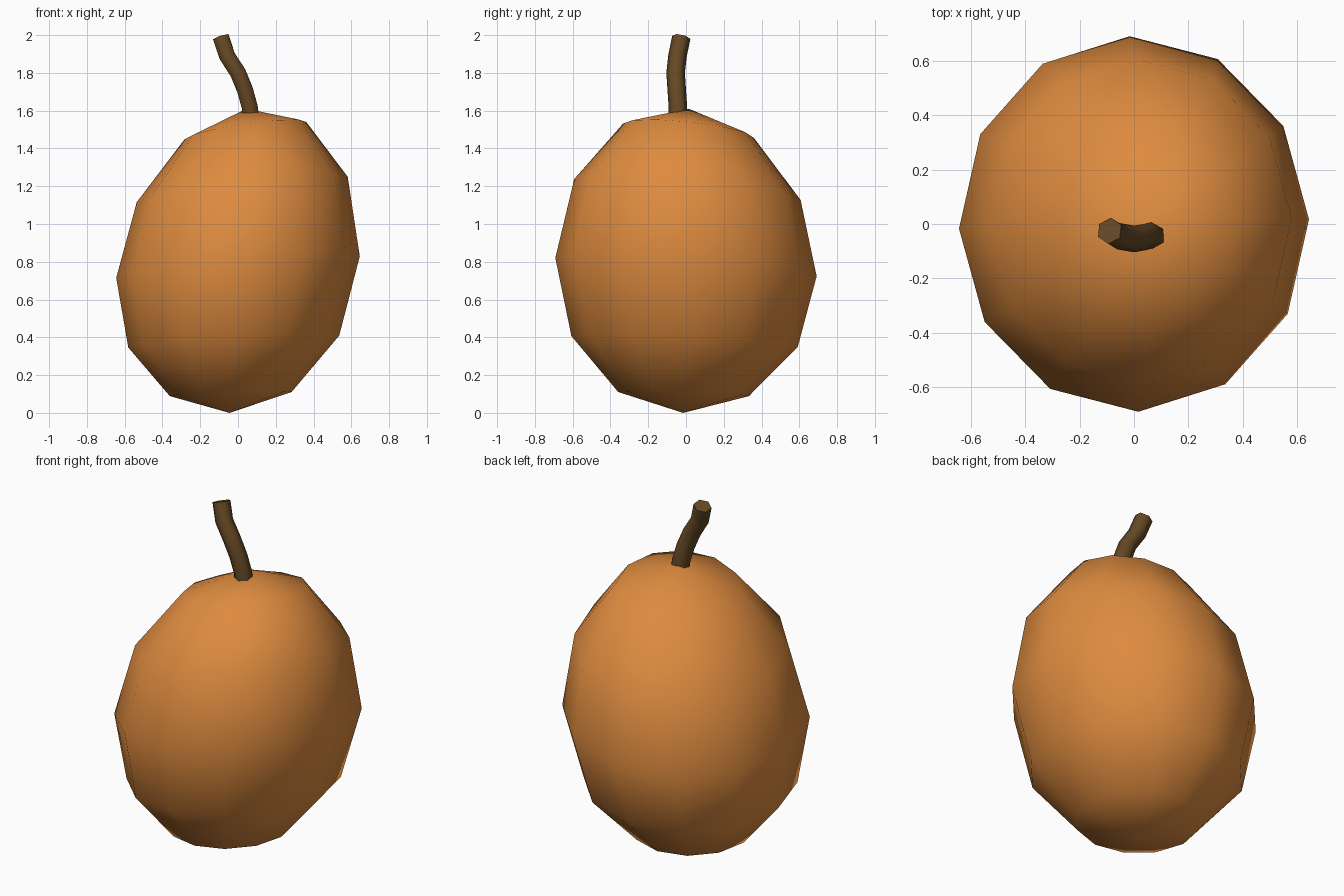
import bpy, bmesh, math

if "Cube" in bpy.data.objects:
    bpy.data.objects.remove(bpy.data.objects["Cube"])

def material(name, color):
    m = bpy.data.materials.new(name)
    m.diffuse_color = (*color, 1)
    m.use_nodes = True
    m.node_tree.nodes["Principled BSDF"].inputs["Base Color"].default_value = m.diffuse_color
    return m

def finish(obj, mat, angle):
    bpy.ops.object.select_all(action='DESELECT')
    obj.select_set(True)
    bpy.context.view_layer.objects.active = obj
    if obj.type == 'CURVE':
        bpy.ops.object.convert(target='MESH')
        obj = bpy.context.object
    obj.data.materials.clear()
    obj.data.materials.append(mat)
    bpy.ops.object.shade_smooth_by_angle(angle=math.radians(angle))

# Fruit body: 12 x 6 sphere, stretched, leaning and slightly bent
bm = bmesh.new()
bmesh.ops.create_uvsphere(bm, u_segments=12, v_segments=6, radius=1)
turn = 0.025
for v in bm.verts:
    x, y, c = v.co
    x, y = x * math.cos(turn) - y * math.sin(turn), x * math.sin(turn) + y * math.cos(turn)
    px, py = 0.645 * x, 0.692 * y
    lean = px * (0.09 + 0.065 * c) - py * (0.068 + 0.043 * c)
    v.co = (px + 0.045 * c, py + 0.015 * c, 0.772 + 0.805 * c + 0.033 * c * c + lean)
mesh = bpy.data.meshes.new("fruit_body")
bm.to_mesh(mesh)
bm.free()
body = bpy.data.objects.new("fruit_body", mesh)
bpy.context.collection.objects.link(body)
finish(body, material("orange_skin", (0.73, 0.26, 0.05)), 60)

# Stem: six-sided curved tube
path = [(0.072, -0.043, 1.54), (0.062, -0.043, 1.62), (0.037, -0.049, 1.71),
        (0.0, -0.055, 1.80), (-0.058, -0.045, 1.89), (-0.09, -0.025, 1.988)]
curve = bpy.data.curves.new("stem", 'CURVE')
curve.dimensions = '3D'
curve.bevel_depth = 0.049
curve.bevel_resolution = 1
curve.use_fill_caps = True
spline = curve.splines.new('POLY')
spline.points.add(len(path) - 1)
for p, co in zip(spline.points, path):
    p.co = (*co, 1)
stem = bpy.data.objects.new("stem", curve)
bpy.context.collection.objects.link(stem)
finish(stem, material("brown_stem", (0.13, 0.065, 0.018)), 65)
